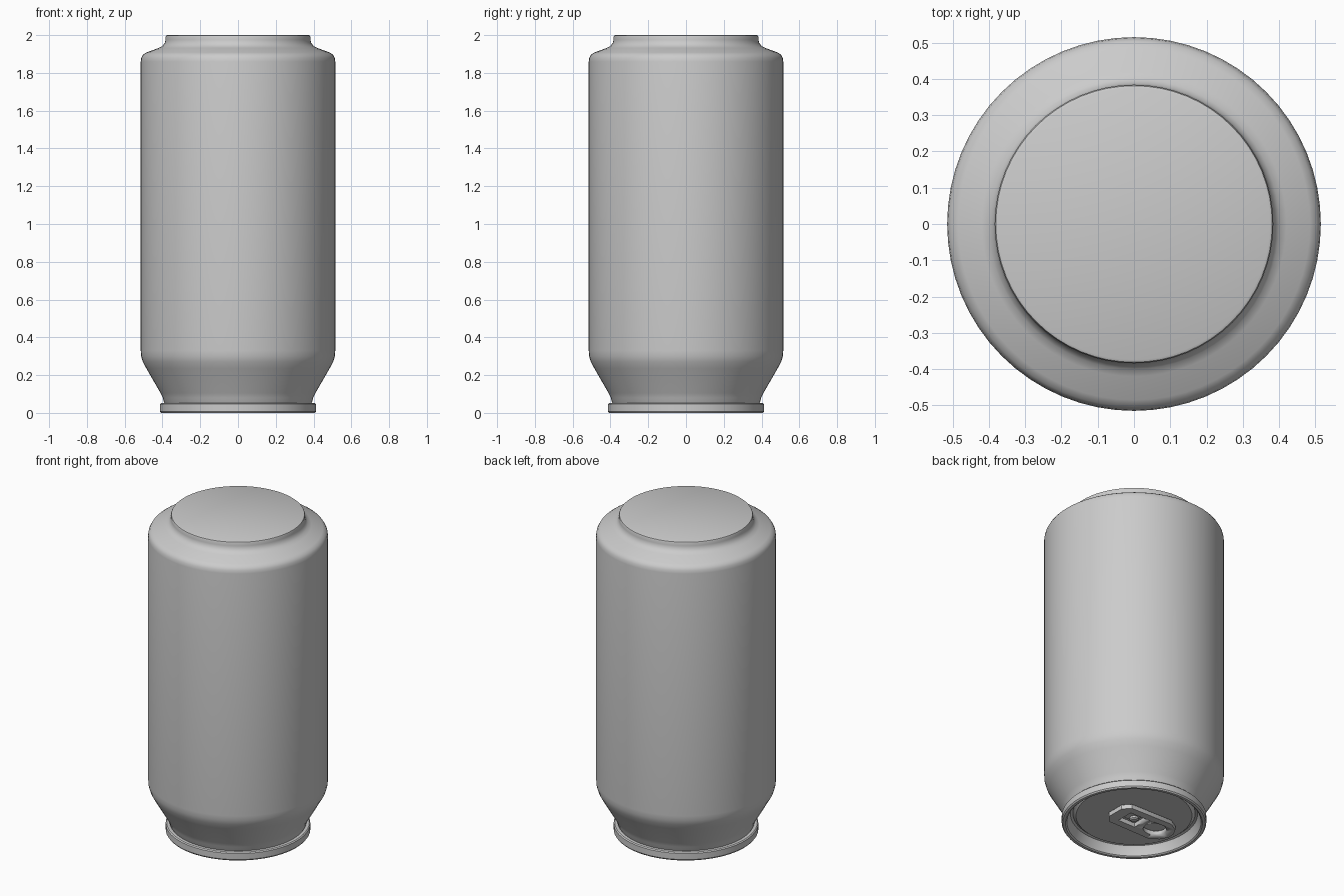
import bpy, bmesh, math

cube = bpy.data.objects.get("Cube")
if cube:
    bpy.data.objects.remove(cube, do_unlink=True)

metal = bpy.data.materials.new("grey_metal")
metal.use_nodes = True
metal.diffuse_color = (0.6, 0.6, 0.6, 1)
metal.node_tree.nodes["Principled BSDF"].inputs["Base Color"].default_value = (0.6, 0.6, 0.6, 1)


def finish(bm, name, angle=35):
    bmesh.ops.recalc_face_normals(bm, faces=bm.faces)
    mesh = bpy.data.meshes.new(name)
    bm.to_mesh(mesh)
    bm.free()
    obj = bpy.data.objects.new(name, mesh)
    bpy.context.collection.objects.link(obj)
    mesh.materials.append(metal)
    bpy.ops.object.select_all(action="DESELECT")
    obj.select_set(True)
    bpy.context.view_layer.objects.active = obj
    bpy.ops.object.shade_smooth_by_angle(angle=math.radians(angle))
    return obj


def lathe(name, profile, steps=64):
    """Spin (radius, height) points about z."""
    bm = bmesh.new()
    verts = [bm.verts.new((r, 0, z)) for r, z in profile]
    edges = [bm.edges.new(pair) for pair in zip(verts, verts[1:])]
    bmesh.ops.spin(bm, geom=verts + edges, axis=(0, 0, 1), cent=(0, 0, 0),
                   angle=math.tau, steps=steps)
    bmesh.ops.remove_doubles(bm, verts=bm.verts, dist=0.0005)
    return finish(bm, name)


def prism(name, outline, bottom, top):
    """Extrude an xy outline between two heights."""
    bm = bmesh.new()
    face = bm.faces.new([bm.verts.new((x, y, bottom)) for x, y in outline])
    new = bmesh.ops.extrude_face_region(bm, geom=[face])["geom"]
    bmesh.ops.translate(bm, vec=(0, 0, top - bottom),
                        verts=[v for v in new if isinstance(v, bmesh.types.BMVert)])
    return finish(bm, name)


def cut(target, cutter):
    cutter.hide_render = True
    cutter.hide_viewport = True
    mod = target.modifiers.new("hole", "BOOLEAN")
    mod.operation = "DIFFERENCE"
    mod.solver = "EXACT"
    mod.object = cutter


# Can wall from under the rim up to the flat closed end
lathe("can_body", [
    (0.385, 0.045), (0.393, 0.06), (0.398, 0.08), (0.41, 0.105), (0.485, 0.235),
    (0.504, 0.27), (0.513, 0.30), (0.515, 0.33), (0.515, 1.86), (0.512, 1.88),
    (0.503, 1.896), (0.485, 1.908), (0.42, 1.932), (0.40, 1.943), (0.388, 1.958),
    (0.384, 1.975), (0.384, 1.99), (0.381, 1.997), (0.374, 2.0), (0, 2.0)])

# Rolled rim with a countersunk lid
lathe("rim_and_lid", [
    (0.385, 0.052), (0.408, 0.052), (0.414, 0.046), (0.414, 0.008), (0.408, 0.0),
    (0.392, 0.0), (0.384, 0.006), (0.372, 0.045), (0.364, 0.062), (0.35, 0.066),
    (0.34, 0.06), (0.332, 0.05), (0, 0.05)])

# Pull tab: chamfered plate with two openings
half = [(0.14, 0.055), (0.10, 0.10), (-0.19, 0.105), (-0.25, 0.07), (-0.275, 0.025)]
tab = prism("pull_tab", half + [(x, -y) for x, y in reversed(half)], 0.018, 0.045)
ring = [(-0.155 + 0.07 * math.cos(a), 0.062 * math.sin(a))
        for a in (math.tau * i / 24 for i in range(24))]
cut(tab, prism("finger_hole_cutter", ring, -0.05, 0.1))
cut(tab, prism("rivet_hole_cutter",
               [(0.07, -0.055), (0.07, 0.055), (-0.05, 0.055), (-0.05, -0.055)], -0.05, 0.1))

# Rivet and the tongue that holds the tab to the lid
lathe("rivet", [(0, 0.018), (0.018, 0.018), (0.025, 0.024), (0.025, 0.052)], 24)
prism("tab_tongue", [(0.09, -0.03), (0.09, 0.03), (-0.03, 0.03), (-0.03, -0.03)], 0.036, 0.051)
